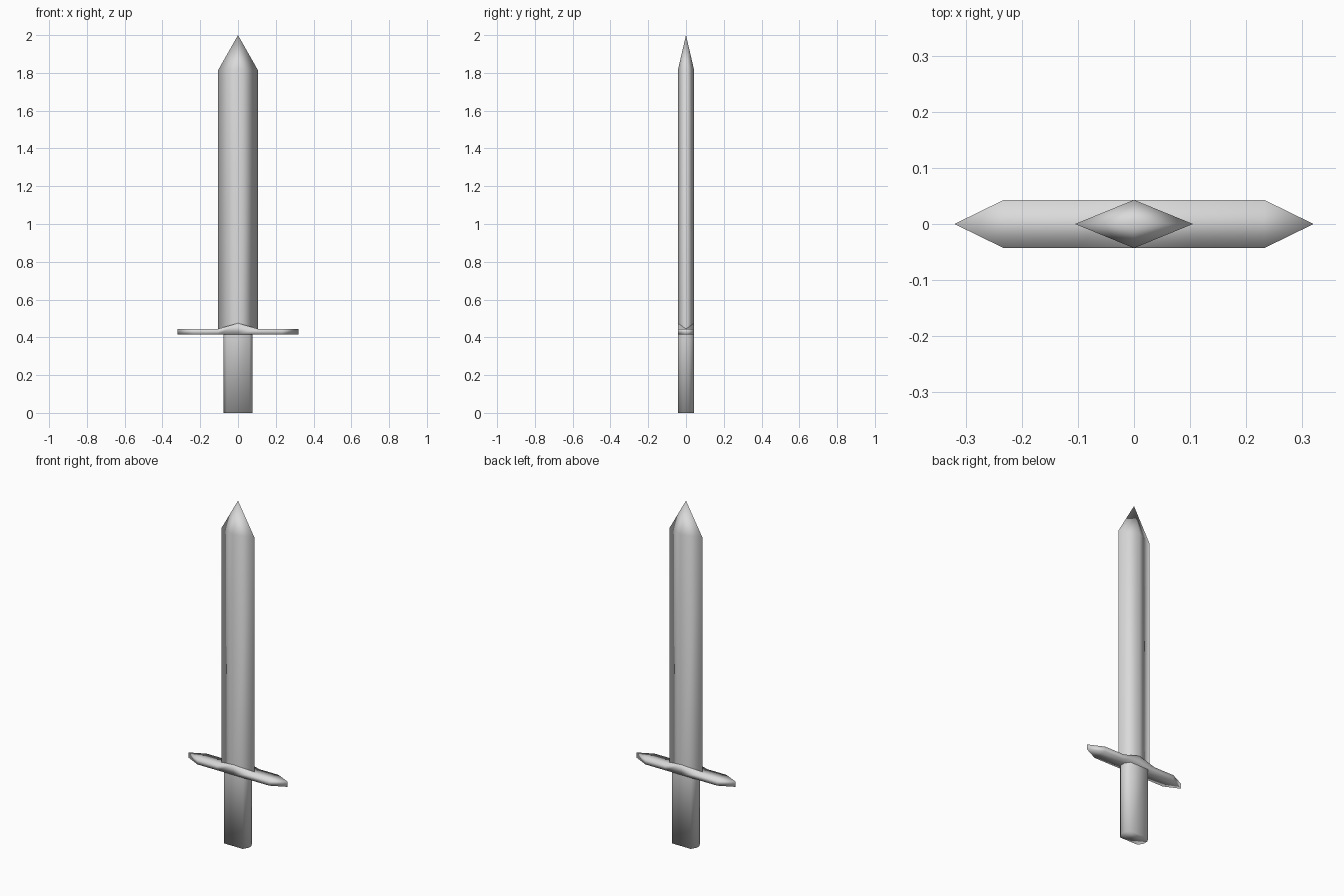
import bpy
import bmesh

cube = bpy.data.objects.get("Cube")
if cube:
    bpy.data.objects.remove(cube, do_unlink=True)

steel = bpy.data.materials.new("light_grey_steel")
steel.use_nodes = True
GREY = (0.7, 0.7, 0.7, 1.0)
steel.diffuse_color = GREY
steel.node_tree.nodes["Principled BSDF"].inputs["Base Color"].default_value = GREY


def finish(name, bm):
    """Turn a bmesh into a smooth shaded object."""
    bmesh.ops.recalc_face_normals(bm, faces=bm.faces)
    for face in bm.faces:
        face.smooth = True
    mesh = bpy.data.meshes.new(name)
    bm.to_mesh(mesh)
    bm.free()
    mesh.materials.append(steel)
    obj = bpy.data.objects.new(name, mesh)
    bpy.context.scene.collection.objects.link(obj)
    return obj


def bridge(bm, lower, upper):
    """Join two matching rings with quads."""
    n = len(lower)
    for i in range(n):
        j = (i + 1) % n
        bm.faces.new((lower[i], lower[j], upper[j], upper[i]))


DEPTH = 0.043
WIDTH = 0.105
GUARD_LOW, GUARD_HIGH, RIDGE = 0.415, 0.445, 0.475

# Blade: diamond section with a chevron foot and a pointed tip
bm = bmesh.new()
diamond = [(WIDTH, 0), (0, DEPTH), (-WIDTH, 0), (0, -DEPTH)]
foot = [bm.verts.new((x, y, RIDGE if y else GUARD_HIGH)) for x, y in diamond]
shoulder = [bm.verts.new((x, y, 1.815)) for x, y in diamond]
tip = bm.verts.new((0, 0, 2))
bridge(bm, foot, shoulder)
for i in range(4):
    bm.faces.new((shoulder[i], shoulder[(i + 1) % 4], tip))
finish("blade", bm)

# Crossguard: flat bar with pointed ends and a raised ridge at the centre
bm = bmesh.new()
stations = [-0.232, -WIDTH, 0, WIDTH, 0.232]
plan = [(-0.32, 0)] + [(x, -DEPTH) for x in stations]
plan += [(0.32, 0)] + [(x, DEPTH) for x in reversed(stations)]
low = [bm.verts.new((x, y, GUARD_LOW)) for x, y in plan]
high = [bm.verts.new((x, y, GUARD_HIGH if x else RIDGE)) for x, y in plan]
bridge(bm, low, high)
for ring in (low, high):
    front, back = ring[1:6], ring[:6:-1]
    bm.faces.new((ring[0], front[0], back[0]))
    bm.faces.new((ring[6], back[4], front[4]))
    for i in range(4):
        bm.faces.new((front[i], front[i + 1], back[i + 1], back[i]))
finish("crossguard", bm)

# Grip: straight bar with chamfered corners
bm = bmesh.new()
corner = [(0.078, 0.015), (0.06, DEPTH)]
section = corner + [(-x, y) for x, y in reversed(corner)]
section += [(-x, -y) for x, y in section]
bottom = [bm.verts.new((x, y, 0)) for x, y in section]
top = [bm.verts.new((x, y, GUARD_LOW)) for x, y in section]
bridge(bm, bottom, top)
bm.faces.new(bottom)
finish("grip", bm)
